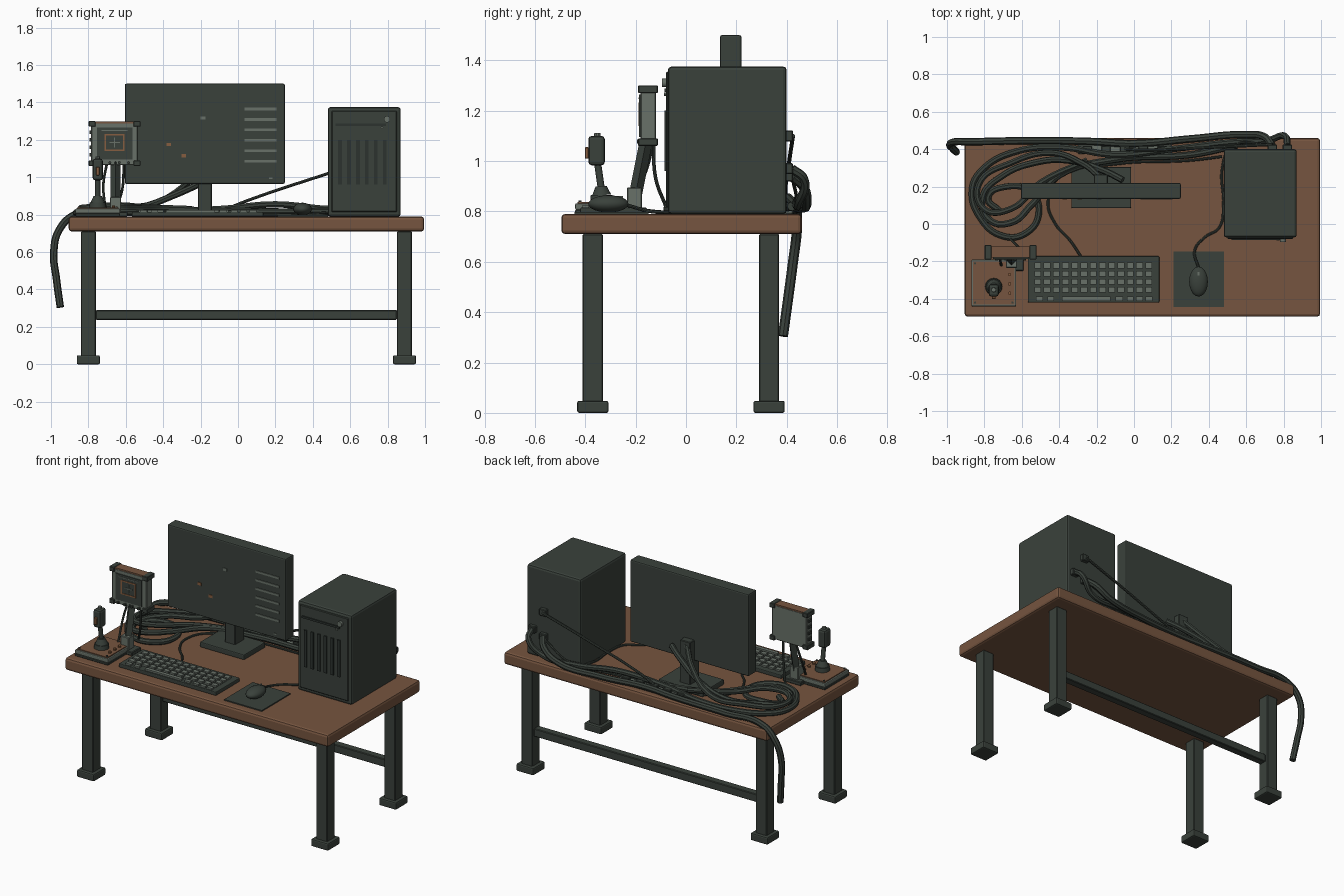
import bpy, math
from mathutils import Vector


def material(name, rgb):
    m = bpy.data.materials.new(name)
    m.diffuse_color = (*rgb, 1)
    return m


DARK = material("dark green grey", (0.042, 0.053, 0.044))
BLACK = material("deep grey", (0.025, 0.032, 0.028))
GREY = material("pale green grey", (0.14, 0.165, 0.14))
WOOD = material("brown wood", (0.18, 0.09, 0.05))
ORANGE = material("dull orange", (0.24, 0.11, 0.05))


def box(name, x, y, z, mat, bevel=0.0, segments=2):
    """Box from (min, max) ranges."""
    bpy.ops.mesh.primitive_cube_add(size=1, location=[(a + b) / 2 for a, b in (x, y, z)])
    o = bpy.context.object
    o.name = name
    o.scale = [b - a for a, b in (x, y, z)]
    bpy.ops.object.transform_apply(location=False, rotation=False, scale=True)
    o.data.materials.append(mat)
    if bevel:
        m = o.modifiers.new("bevel", 'BEVEL')
        m.width, m.segments = bevel, segments
    return o


def rod(name, a, b, r1, r2, mat, sides=16):
    a, b = Vector(a), Vector(b)
    bpy.ops.mesh.primitive_cone_add(vertices=sides, radius1=r1, radius2=r2, depth=(b - a).length,
                                    location=(a + b) / 2, rotation=(b - a).to_track_quat('Z', 'Y').to_euler())
    o = bpy.context.object
    o.name = name
    o.data.materials.append(mat)
    bpy.ops.object.shade_smooth_by_angle()
    return o


def cable(name, points, radius, mat=DARK):
    c = bpy.data.curves.new(name, 'CURVE')
    c.dimensions, c.bevel_depth, c.bevel_resolution = '3D', radius, 2
    c.resolution_u, c.use_fill_caps = 8, True
    s = c.splines.new('BEZIER')
    s.bezier_points.add(len(points) - 1)
    for p, co in zip(s.bezier_points, points):
        p.co = co
        p.handle_left_type = p.handle_right_type = 'AUTO'
    o = bpy.data.objects.new(name, c)
    bpy.context.collection.objects.link(o)
    bpy.ops.object.select_all(action='DESELECT')
    o.select_set(True)
    bpy.context.view_layer.objects.active = o
    bpy.ops.object.convert(target='MESH')
    o = bpy.context.object
    o.data.materials.clear()
    o.data.materials.append(mat)
    bpy.ops.object.shade_smooth_by_angle()


# Table
box("tabletop", (-0.905, 0.995), (-0.495, 0.46), (0.71, 0.79), WOOD, 0.015)
for lx in (-0.8, 0.89):
    for ly in (-0.37, 0.33):
        box("table_leg", (lx - 0.04, lx + 0.04), (ly - 0.04, ly + 0.04), (0.04, 0.71), DARK, 0.004, 1)
        box("table_foot", (lx - 0.062, lx + 0.062), (ly - 0.062, ly + 0.062), (0, 0.048), DARK, 0.008)
box("crossbar", (-0.76, 0.85), (0.305, 0.355), (0.238, 0.29), DARK, 0.004, 1)

# Monitor
box("monitor_body", (-0.605, 0.25), (0.135, 0.22), (0.965, 1.5), DARK, 0.008)
box("monitor_neck", (-0.215, -0.14), (0.17, 0.22), (0.82, 1.0), DARK, 0.004, 1)
box("monitor_mount", (-0.215, -0.14), (0.21, 0.265), (0.82, 1.1), DARK, 0.004, 1)
box("monitor_base", (-0.335, -0.015), (0.085, 0.305), (0.79, 0.825), DARK, 0.006)
for i in range(6):
    z = 1.365 - i * 0.056
    box("screen_line", (0.035, 0.205), (0.131, 0.136), (z - 0.007, z + 0.007), GREY)
for x, z, mat in ((-0.37, 1.175, ORANGE), (-0.29, 1.115, ORANGE), (-0.188, 1.317, GREY)):
    box("screen_mark", (x - 0.013, x + 0.013), (0.131, 0.136), (z - 0.009, z + 0.009), mat)
box("power_light", (0.165, 0.185), (0.131, 0.136), (0.99, 0.998), GREY)

# Computer tower
box("tower_case", (0.48, 0.87), (-0.072, 0.4), (0.79, 1.375), DARK, 0.014)
box("tower_front", (0.5, 0.85), (-0.079, -0.07), (0.815, 1.355), DARK, 0.004, 1)
for i in range(6):
    x = 0.545 + i * 0.048
    box("tower_vent", (x - 0.01, x + 0.01), (-0.086, -0.078), (0.96, 1.2), BLACK)
box("drive_slot", (0.52, 0.79), (-0.086, -0.078), (1.275, 1.288), BLACK)
rod("tower_button", (0.797, -0.075, 1.31), (0.797, -0.095, 1.31), 0.017, 0.017, GREY)
rod("tower_lamp", (0.77, -0.075, 1.265), (0.77, -0.088, 1.265), 0.007, 0.007, GREY, 8)
for x, z in ((0.74, 1.1), (0.82, 0.97), (0.74, 0.94)):
    box("tower_plug", (x - 0.025, x + 0.025), (0.395, 0.425), (z - 0.022, z + 0.022), DARK, 0.004, 1)

# Keyboard
box("keyboard_body", (-0.567, 0.135), (-0.42, -0.172), (0.79, 0.815), DARK, 0.005)
for r in range(4):
    for c in range(13):
        x, y = -0.515 + c * 0.0495, -0.222 - r * 0.0435
        box("key", (x - 0.018, x + 0.018), (y - 0.015, y + 0.015), (0.81, 0.826), GREY)
for x, w in ((-0.505, 0.018), (-0.445, 0.018), (-0.255, 0.13), (-0.08, 0.02), (-0.02, 0.018), (0.03, 0.018), (0.08, 0.018)):
    box("bottom_key", (x - w, x + w), (-0.411, -0.387), (0.81, 0.826), GREY)

# Mouse on its pad
box("mouse_pad", (0.21, 0.482), (-0.443, -0.148), (0.79, 0.797), DARK)
bpy.ops.mesh.primitive_uv_sphere_add(segments=20, ring_count=12, radius=1, location=(0.345, -0.308, 0.83))
mouse = bpy.context.object
mouse.name = "mouse"
mouse.scale = (0.05, 0.08, 0.034)
mouse.data.materials.append(DARK)
bpy.ops.object.shade_smooth_by_angle()
box("mouse_wheel", (0.34, 0.35), (-0.275, -0.25), (0.848, 0.862), GREY)
cable("mouse_cable", [(0.345, -0.235, 0.825), (0.325, -0.14, 0.8), (0.38, -0.07, 0.798), (0.455, -0.02, 0.798),
                      (0.478, 0.1, 0.798), (0.472, 0.3, 0.8), (0.52, 0.41, 0.82), (0.74, 0.425, 0.94)], 0.007)

# Joystick console
box("console_base", (-0.87, -0.63), (-0.44, -0.19), (0.79, 0.808), DARK, 0.004, 1)
box("console_body", (-0.87, -0.63), (-0.44, -0.19), (0.806, 0.832), GREY, 0.006)
box("console_plate", (-0.86, -0.64), (-0.43, -0.2), (0.83, 0.838), WOOD)
for i in range(3):
    y = -0.27 - i * 0.05
    rod("console_button", (-0.665, y, 0.836), (-0.665, y, 0.85), 0.009, 0.009, ORANGE, 10)
for x in (-0.85, -0.65):
    for y in (-0.42, -0.21):
        rod("console_screw", (x, y, 0.836), (x, y, 0.844), 0.006, 0.006, DARK, 8)
rod("stick_collar", (-0.75, -0.335, 0.836), (-0.75, -0.335, 0.865), 0.046, 0.043, DARK)
rod("stick_boot", (-0.75, -0.335, 0.865), (-0.75, -0.337, 0.9), 0.038, 0.022, DARK)
rod("stick_shaft", (-0.75, -0.335, 0.88), (-0.75, -0.352, 1.0), 0.014, 0.014, DARK)
box("stick_grip", (-0.777, -0.723), (-0.388, -0.322), (0.983, 1.1), DARK, 0.014)
box("stick_trigger", (-0.76, -0.74), (-0.402, -0.386), (1.01, 1.055), ORANGE, 0.003, 1)
rod("stick_thumb_button", (-0.75, -0.352, 1.095), (-0.75, -0.352, 1.112), 0.014, 0.012, GREY, 10)

# Small display on a leaning arm
box("display_foot", (-0.72, -0.59), (-0.25, -0.155), (0.79, 0.815), DARK, 0.004, 1)
box("display_pedestal", (-0.685, -0.625), (-0.235, -0.175), (0.81, 0.895), GREY, 0.004, 1)
arm = rod("display_arm", (-0.655, -0.2, 0.87), (-0.655, -0.158, 1.08), 0.026, 0.026, DARK, 4)
box("display_body", (-0.785, -0.535), (-0.18, -0.12), (1.065, 1.29), GREY, 0.004, 1)
box("display_top", (-0.765, -0.555), (-0.18, -0.12), (1.288, 1.297), WOOD)
box("display_screen", (-0.755, -0.565), (-0.186, -0.179), (1.095, 1.265), DARK)
for x in (-0.78, -0.54):
    for z in (1.075, 1.285):
        box("display_corner", (x - 0.018, x + 0.018), (-0.19, -0.112), (z - 0.015, z + 0.015), DARK, 0.003, 1)
for s in (-1, 1):
    box("target_side", (-0.66 + s * 0.05 - 0.004, -0.66 + s * 0.05 + 0.004), (-0.189, -0.185), (1.14, 1.232), ORANGE)
    box("target_edge", (-0.71, -0.61), (-0.189, -0.185), (1.186 + s * 0.042 - 0.004, 1.186 + s * 0.042 + 0.004), ORANGE)
box("cross_bar", (-0.688, -0.632), (-0.189, -0.185), (1.183, 1.189), GREY)
box("cross_post", (-0.663, -0.657), (-0.189, -0.185), (1.16, 1.212), GREY)
box("display_line", (-0.73, -0.59), (-0.189, -0.185), (1.247, 1.252), GREY)
for i in range(4):
    x, z = -0.735 + i * 0.05, 1.12 + i * 0.04
    rod("display_knob", (x, -0.178, 1.078), (x, -0.195, 1.078), 0.008, 0.008, DARK, 8)
    box("side_key", (-0.794, -0.784), (-0.165, -0.135), (z - 0.009, z + 0.009), DARK)
cable("display_cable", [(-0.7, -0.13, 1.08), (-0.72, -0.16, 0.96), (-0.71, -0.22, 0.84)], 0.007)
cable("display_lead", [(-0.61, -0.13, 1.08), (-0.62, -0.12, 0.93), (-0.66, -0.08, 0.82)], 0.007)

# Power strip
box("power_strip", (-0.3, 0.2), (0.375, 0.425), (0.79, 0.818), GREY, 0.004, 1)
for i in range(5):
    x = -0.25 + i * 0.1
    box("strip_socket", (x - 0.025, x + 0.025), (0.383, 0.417), (0.815, 0.835), DARK, 0.003, 1)

# Cables along the back, hanging over the left edge
cable("hanging_cable", [(-0.95, 0.385, 0.305), (-0.97, 0.405, 0.45), (-0.985, 0.425, 0.6), (-0.955, 0.44, 0.72),
                        (-0.87, 0.44, 0.8), (-0.6, 0.445, 0.812), (-0.25, 0.442, 0.815), (0.0, 0.43, 0.82),
                        (0.3, 0.455, 0.815), (0.6, 0.478, 0.84), (0.7, 0.465, 0.9), (0.74, 0.42, 0.94)], 0.02)
cable("tower_cable", [(0.82, 0.42, 0.97), (0.81, 0.468, 0.93), (0.72, 0.45, 0.84), (0.5, 0.435, 0.83), (0.2, 0.4, 0.855),
                      (-0.1, 0.37, 0.83), (-0.4, 0.41, 0.82), (-0.62, 0.39, 0.815), (-0.8, 0.3, 0.81), (-0.865, 0.19, 0.81),
                      (-0.82, 0.03, 0.81), (-0.7, -0.065, 0.81), (-0.58, -0.05, 0.81), (-0.51, 0.05, 0.81),
                      (-0.55, 0.17, 0.815), (-0.68, 0.2, 0.82), (-0.78, 0.14, 0.81), (-0.72, 0.07, 0.81)], 0.018)
cable("monitor_cable", [(-0.06, 0.235, 1.03), (-0.15, 0.28, 0.99), (-0.35, 0.34, 0.9), (-0.52, 0.33, 0.84), (-0.7, 0.26, 0.83),
                        (-0.81, 0.14, 0.815), (-0.77, 0.02, 0.815), (-0.65, 0.01, 0.83), (-0.55, 0.1, 0.83),
                        (-0.4, 0.26, 0.83), (-0.1, 0.345, 0.82), (0.3, 0.37, 0.815), (0.55, 0.42, 0.82)], 0.018)
cable("monitor_power", [(-0.18, 0.25, 1.07), (-0.27, 0.32, 0.97), (-0.45, 0.38, 0.86), (-0.65, 0.33, 0.84),
                        (-0.83, 0.21, 0.835), (-0.8, 0.08, 0.84), (-0.66, 0.08, 0.85), (-0.5, 0.22, 0.84), (-0.25, 0.34, 0.83)], 0.017)
cable("taut_cable", [(0.74, 0.425, 1.1), (0.42, 0.41, 1.0), (0.05, 0.395, 0.875), (-0.05, 0.4, 0.835)], 0.008)
cable("keyboard_cable", [(-0.285, -0.172, 0.805), (-0.34, -0.09, 0.797), (-0.42, 0.0, 0.797), (-0.46, 0.12, 0.797),
                         (-0.4, 0.25, 0.8), (-0.1, 0.32, 0.8), (0.3, 0.34, 0.8), (0.47, 0.36, 0.81)], 0.007)
